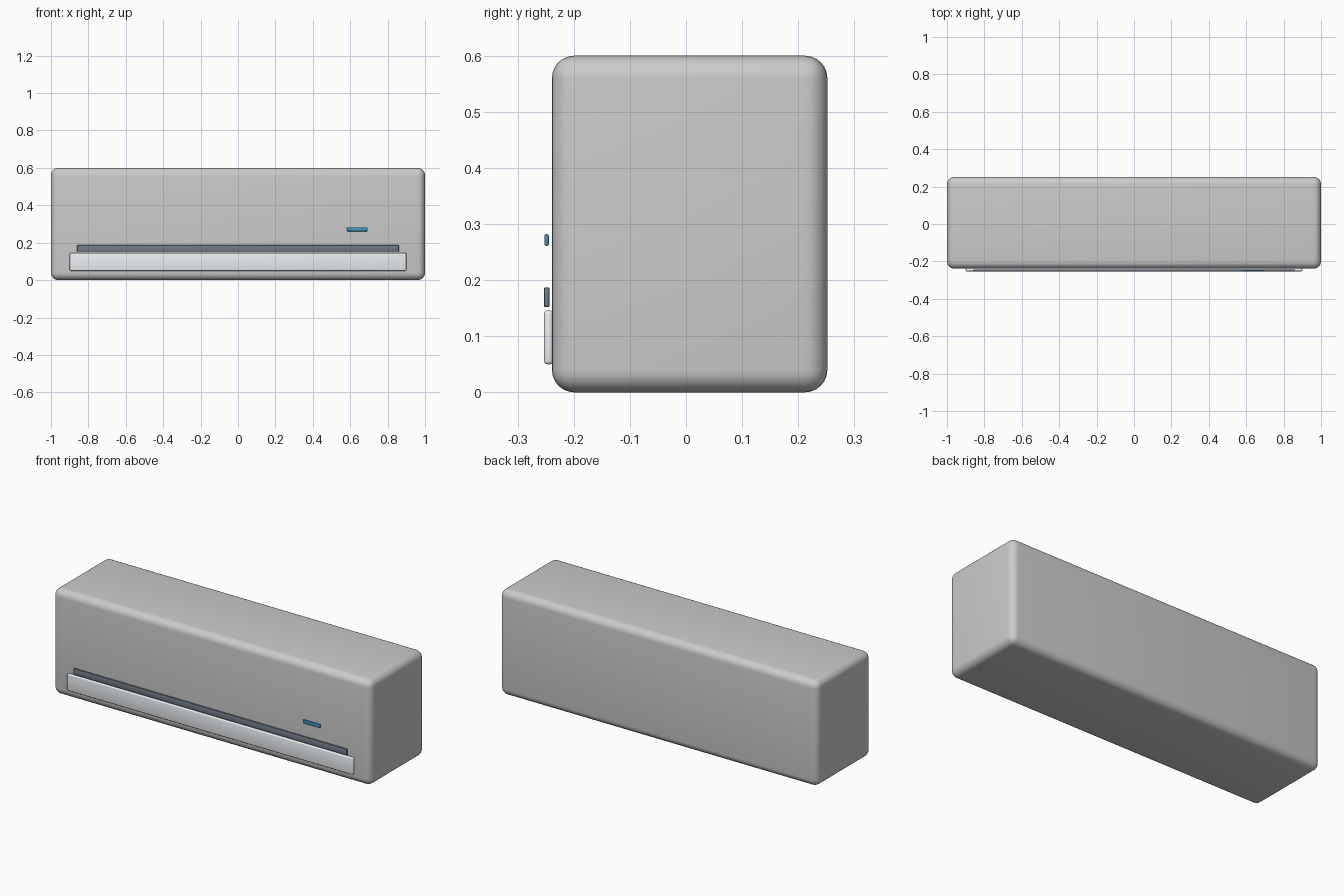
import bpy
import math

if "Cube" in bpy.data.objects:
    bpy.data.objects.remove(bpy.data.objects["Cube"])


def rounded_box(name, lo, hi, radius, segments, color=None):
    """Box between two corners with rounded edges."""
    centre = [(a + b) / 2 for a, b in zip(lo, hi)]
    bpy.ops.mesh.primitive_cube_add(size=1, location=centre)
    ob = bpy.context.object
    ob.name = name
    ob.scale = [b - a for a, b in zip(lo, hi)]
    bpy.ops.object.transform_apply(location=False, rotation=False, scale=True)
    bevel = ob.modifiers.new("rounding", 'BEVEL')
    bevel.width = radius
    bevel.segments = segments
    bpy.ops.object.modifier_apply(modifier=bevel.name)
    bpy.ops.object.shade_smooth_by_angle(angle=math.radians(40))
    if color:
        mat = bpy.data.materials.new(name + "_colour")
        mat.diffuse_color = (*color, 1)
        mat.use_nodes = True
        mat.node_tree.nodes["Principled BSDF"].inputs["Base Color"].default_value = mat.diffuse_color
        ob.data.materials.append(mat)
    return ob


# Main housing
rounded_box("housing", (-1, -0.239, 0), (1, 0.252, 0.6), 0.04, 6)

# Air outlet flap along the lower front
rounded_box("outlet_flap", (-0.9, -0.253, 0.05), (0.9, -0.237, 0.146),
            0.006, 3, (0.84, 0.87, 0.9))

# Dark vent strip just above the flap
rounded_box("vent_strip", (-0.86, -0.2535, 0.152), (0.86, -0.243, 0.187),
            0.003, 2, (0.17, 0.2, 0.25))

# Small blue display
rounded_box("display", (0.583, -0.252, 0.261), (0.693, -0.2445, 0.282),
            0.003, 3, (0.05, 0.3, 0.52))
